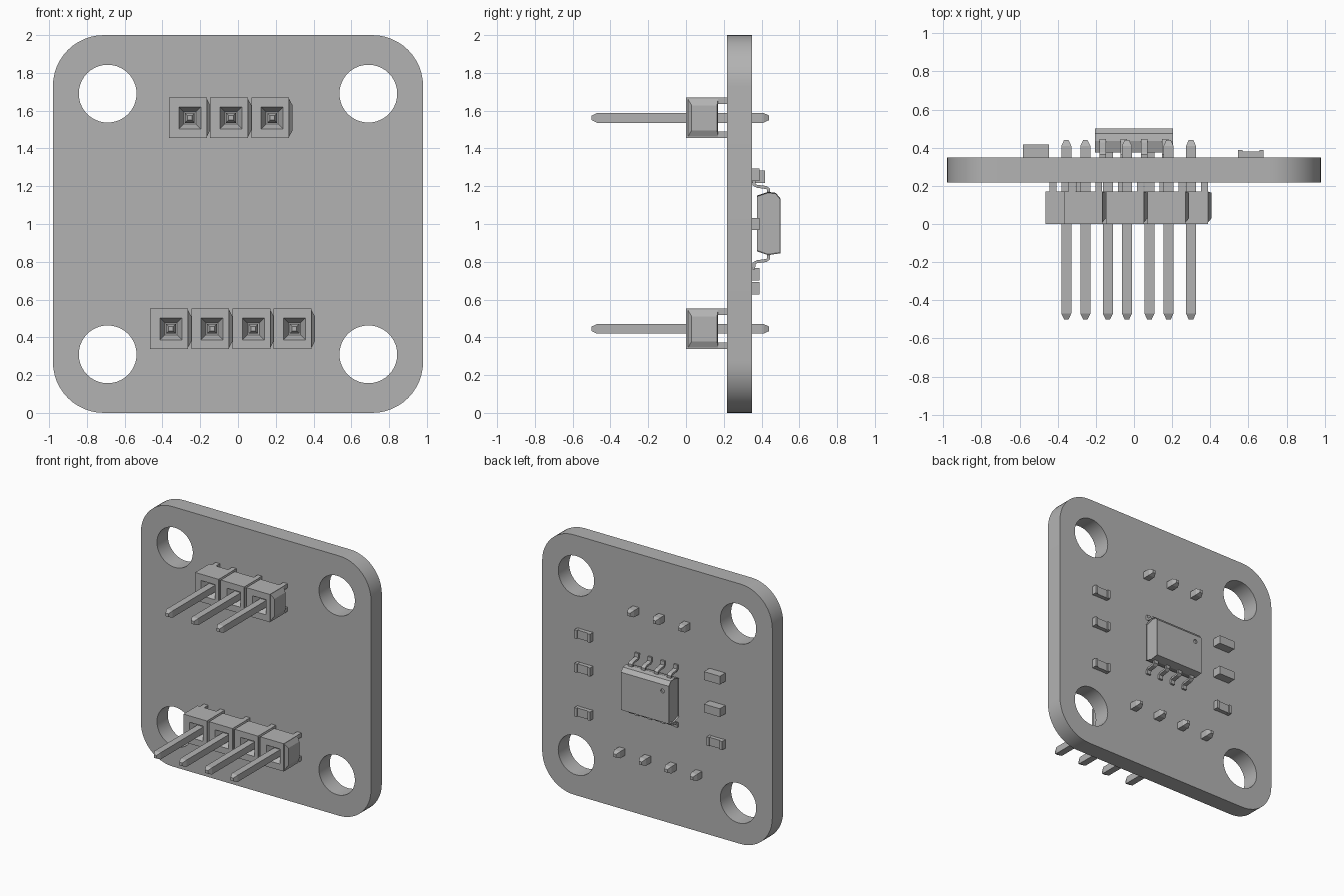
import bpy, bmesh
from math import pi, sin, cos
from mathutils import Vector, Matrix

cube = bpy.data.objects.get("Cube")
if cube:
    bpy.data.objects.remove(cube, do_unlink=True)

grey = bpy.data.materials.new("plain grey")
grey.use_nodes = True
grey.diffuse_color = (0.45, 0.45, 0.45, 1)
grey.node_tree.nodes["Principled BSDF"].inputs["Base Color"].default_value = (0.45, 0.45, 0.45, 1)


def finish(name, bm):
    bmesh.ops.recalc_face_normals(bm, faces=bm.faces)
    mesh = bpy.data.meshes.new(name)
    bm.to_mesh(mesh)
    bm.free()
    mesh.materials.append(grey)
    ob = bpy.data.objects.new(name, mesh)
    bpy.context.collection.objects.link(ob)
    return ob


def loft(bm, rings):
    """Skin a row of equal point rings and cap both ends."""
    loops = [[bm.verts.new(p) for p in ring] for ring in rings]
    n = len(loops[0])
    for a, b in zip(loops, loops[1:]):
        for i in range(n):
            j = (i + 1) % n
            bm.faces.new((a[i], a[j], b[j], b[i]))
    bm.faces.new(loops[0])
    bm.faces.new(loops[-1])


def rect_y(x, y, z, hx, hz):
    return [(x + a * hx, y, z + b * hz) for a, b in ((-1, -1), (1, -1), (1, 1), (-1, 1))]


def rect_x(x, y, z, hy, hz):
    return [(x, y + a * hy, z + b * hz) for a, b in ((-1, -1), (1, -1), (1, 1), (-1, 1))]


def box(bm, x, z, hx, hz, y0, y1):
    loft(bm, [rect_y(x, y0, z, hx, hz), rect_y(x, y1, z, hx, hz)])


# Board: rounded outline with four holes, filled and extruded
def add_spline(curve, points):
    s = curve.splines.new("POLY")
    s.points.add(len(points) - 1)
    for p, (x, y) in zip(s.points, points):
        p.co = (x, y, 0, 1)
    s.use_cyclic_u = True


W, R, HOLE, STEPS = 0.98, 0.27, 0.153, 12
curve = bpy.data.curves.new("board", "CURVE")
curve.dimensions = "2D"
curve.fill_mode = "BOTH"
curve.extrude = 0.066
outline = []
for k, (sx, sz) in enumerate(((1, 1), (-1, 1), (-1, -1), (1, -1))):
    for i in range(STEPS + 1):
        a = pi / 2 * (k + i / STEPS)
        outline.append((sx * (W - R) + R * cos(a), 1 + sz * (1 - R) + R * sin(a)))
    ring = [2 * pi * i / 40 for i in range(40)]
    add_spline(curve, [(sx * 0.69 + HOLE * cos(a), 1 + sz * 0.69 + HOLE * sin(a)) for a in ring])
add_spline(curve, outline)
board = bpy.data.objects.new("board", curve)
bpy.context.collection.objects.link(board)
curve.materials.append(grey)
board.matrix_world = Matrix.Translation((0, 0.284, 0)) @ Matrix.Rotation(pi / 2, 4, "X")
bpy.context.view_layer.objects.active = board
board.select_set(True)
bpy.ops.object.convert(target="MESH")
bpy.ops.object.shade_smooth_by_angle(angle=0.6)
board.select_set(False)


# Pin headers: socketed blocks, side bosses, stand-off feet, tapered pins
def header(name, first_x, z, count):
    blocks, pins = bmesh.new(), bmesh.new()
    for i in range(count):
        x = first_x + i * 0.218
        c = x - 0.01
        loft(blocks, [rect_y(c, 0.17, z, 0.1, 0.107), rect_y(c, 0, z, 0.1, 0.107),
                      rect_y(x, 0, z, 0.058, 0.058), rect_y(x, 0.05, z, 0.032, 0.032)])
        loft(blocks, [rect_x(x + 0.09, 0.09, z, 0.08, 0.1),
                      rect_x(x + 0.108, 0.097, z, 0.067, 0.066)])
        for side in (-1, 1):
            box(blocks, x + 0.07, z + side * 0.09, 0.018, 0.017, 0.165, 0.22)
            if i == 0:
                box(blocks, x - 0.07, z + side * 0.09, 0.018, 0.017, 0.165, 0.22)
        loft(pins, [rect_y(x, y, z, h, h) for y, h in
                    ((-0.5, 0.012), (-0.47, 0.026), (0.41, 0.026), (0.44, 0.012))])
    finish(name + "_blocks", blocks)
    finish(name + "_pins", pins)


header("upper_header", -0.255, 1.562, 3)
header("lower_header", -0.355, 0.445, 4)

# Chip body: bevelled side profile drawn in the y-z plane
profile = [(0.375, 0.855), (0.375, 1.15), (0.435, 1.17), (0.475, 1.165),
           (0.5, 1.135), (0.5, 0.845), (0.435, 0.835)]
bm = bmesh.new()
mid = Vector((0.44, 1.0))
rings = []
for x, s in ((-0.195, 0.97), (-0.205, 1), (0.205, 1), (0.195, 0.97)):
    pts = [mid + (Vector(p) - mid) * s for p in profile]
    rings.append([(x, p.x, p.y) for p in pts])
loft(bm, rings)
chip = finish("chip_body", bm)

# Orientation dimple, cut into the chip
bm = bmesh.new()
bmesh.ops.create_cone(bm, cap_ends=True, segments=16, radius1=0.016, radius2=0.016, depth=0.03,
                      matrix=Matrix.Translation((-0.15, 0.503, 1.085)) @ Matrix.Rotation(pi / 2, 4, "X"))
cutter = finish("dimple_cutter", bm)
cutter.hide_render = True
cutter.hide_set(True)
cut = chip.modifiers.new("dimple", "BOOLEAN")
cut.object = cutter
cut.solver = "EXACT"

# Chip leads: bent strips, mirrored above and below the body
path = [(0.437, 0.15), (0.437, 0.185), (0.425, 0.193), (0.375, 0.2),
        (0.36, 0.208), (0.358, 0.24)]
bm = bmesh.new()
for x in (-0.165, -0.055, 0.055, 0.165):
    for side in (-1, 1):
        rings = []
        for i, (y, z) in enumerate(path):
            a, b = path[max(i - 1, 0)], path[min(i + 1, len(path) - 1)]
            t = Vector((b[0] - a[0], b[1] - a[1])).normalized() * 0.008
            rings.append([(x + sx * 0.017, y + sn * t.y, 1 + side * (z - sn * t.x))
                          for sx, sn in ((-1, -1), (1, -1), (1, 1), (-1, 1))])
        loft(bm, rings)
finish("chip_leads", bm)

# Resistors with raised end caps, and taller capacitors
bm = bmesh.new()
for x, z in ((0.613, 1.26), (0.613, 1.0), (0.613, 0.66), (-0.513, 0.735)):
    box(bm, x, z, 0.047, 0.032, 0.345, 0.38)
    for side in (-1, 1):
        box(bm, x + side * 0.056, z, 0.011, 0.033, 0.345, 0.389)
finish("resistors", bm)
bm = bmesh.new()
for z in (1.25, 1.0):
    box(bm, -0.513, z, 0.068, 0.032, 0.345, 0.418)
finish("capacitors", bm)
